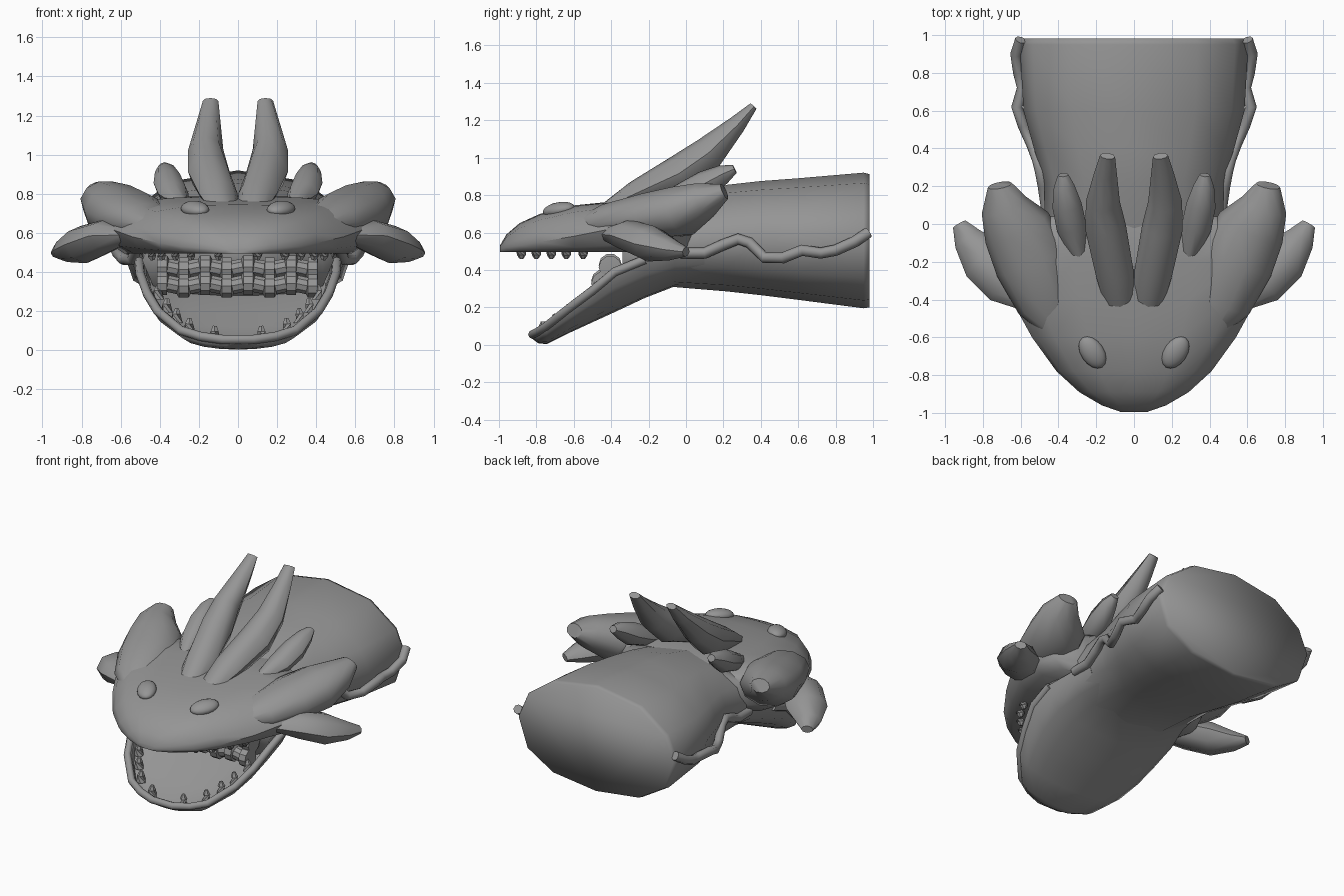
import bpy, bmesh, math
from mathutils import Vector

if "Cube" in bpy.data.objects:
    bpy.data.objects.remove(bpy.data.objects["Cube"])

grey = bpy.data.materials.new("stone grey")
grey.diffuse_color = (0.3, 0.3, 0.3, 1)
grey.use_nodes = True
grey.node_tree.nodes["Principled BSDF"].inputs["Base Color"].default_value = grey.diffuse_color


def finish(name, bm, angle=45):
    bmesh.ops.recalc_face_normals(bm, faces=bm.faces)
    me = bpy.data.meshes.new(name)
    bm.to_mesh(me)
    bm.free()
    me.materials.append(grey)
    ob = bpy.data.objects.new(name, me)
    bpy.context.collection.objects.link(ob)
    bpy.ops.object.select_all(action='DESELECT')
    ob.select_set(True)
    bpy.context.view_layer.objects.active = ob
    bpy.ops.object.shade_smooth_by_angle(angle=math.radians(angle))
    return ob


def add_loft(bm, rings):
    """Skin closed rings of points and cap both ends."""
    vs = [[bm.verts.new(p) for p in r] for r in rings]
    n = len(vs[0])
    for a, b in zip(vs, vs[1:]):
        for i in range(n):
            bm.faces.new((a[i], a[(i + 1) % n], b[(i + 1) % n], b[i]))
    bm.faces.new(vs[0])
    bm.faces.new(vs[-1])


def add_tube(bm, path, sides=8):
    """path: (x, y, z, half width, half thickness)"""
    pts = [Vector(p[:3]) for p in path]
    rings = []
    for i, p in enumerate(path):
        d = (pts[min(i + 1, len(pts) - 1)] - pts[max(i - 1, 0)]).normalized()
        side = d.cross(Vector((0, 0, 1)))
        side = side.normalized() if side.length > 0.01 else Vector((1, 0, 0))
        up = side.cross(d)
        rings.append([pts[i] + side * p[3] * math.cos(t) + up * p[4] * math.sin(t)
                      for t in (2 * math.pi * k / sides for k in range(sides))])
    add_loft(bm, rings)


def pair(name, path, sides=8, angle=45):
    for s, tag in ((1, "right"), (-1, "left")):
        bm = bmesh.new()
        add_tube(bm, [(s * p[0], *p[1:]) for p in path], sides)
        finish(f"{tag}_{name}", bm, angle)


# neck: tapered sleeve, peaked on top, with a softened rear rim
bm = bmesh.new()
rings = []
for y, w, zb, zt in ((-.34, .49, .22, .70), (-.08, .47, .31, .77), (.22, .475, .285, .855),
                     (.4, .53, .265, .875), (.6, .585, .24, .89), (.95, .605, .195, .92),
                     (.982, .59, .20, .912)):
    ring = []
    for k in range(12):
        c, s = math.cos(k * math.pi / 6), math.sin(k * math.pi / 6)
        ring.append((w * math.copysign(abs(c) ** .85, c), y,
                     (zb + zt) / 2 + (zt - zb) / 2 * math.copysign(abs(s) ** (1.15 if s > 0 else .85), s)))
    rings.append(ring)
add_loft(bm, rings)
finish("neck", bm, 120)

# upper head: flat palate, rounded crown
bm = bmesh.new()
rings = []
for y, w, ze, zt in ((-.995, .07, .51, .53), (-.96, .17, .52, .59), (-.89, .29, .53, .65),
                     (-.78, .41, .55, .70), (-.6, .54, .58, .745), (-.4, .65, .62, .765),
                     (-.2, .71, .67, .785), (-.06, .64, .68, .79), (.04, .46, .68, .78)):
    zb = .495
    half = [(0, zt), (.45 * w, zt - .005), (.78 * w, zt - .22 * (zt - ze)),
            (.95 * w, ze + .3 * (zt - ze)), (w, ze), (.93 * w, zb + .3 * (ze - zb)),
            (.82 * w, zb), (0, zb)]
    rings.append([(x, y, z) for x, z in half] + [(-x, y, z) for x, z in half[-2:0:-1]])
add_loft(bm, rings)
finish("upper_head", bm, 50)

# swept lobes growing out of the cheeks
pair("cheek_lobe", [(.38, -.60, .62, .05, .04), (.46, -.42, .655, .16, .10),
                    (.54, -.2, .685, .20, .13), (.62, -.02, .715, .185, .14),
                    (.69, .1, .775, .125, .10), (.71, .205, .82, .065, .045)], 10, 60)

# broad pointed side fins
pair("side_fin", [(.56, -.42, .59, .05, .04), (.67, -.31, .585, .13, .085),
                  (.79, -.19, .54, .13, .098), (.88, -.08, .51, .08, .06),
                  (.925, .0, .497, .038, .026)], 8, 45)

# crown spikes
pair("tall_spike", [(.075, -.43, .73, .075, .03), (.10, -.27, .80, .10, .075),
                    (.15, -.02, .915, .108, .108), (.165, .12, 1.025, .09, .09),
                    (.15, .27, 1.175, .06, .05), (.14, .36, 1.275, .04, .022)])
pair("short_spike", [(.29, -.17, .75, .04, .03), (.33, -.02, .80, .08, .065),
                     (.355, .1, .855, .078, .075), (.37, .2, .912, .055, .052),
                     (.375, .26, .94, .028, .024)])

# wavy cords along the neck
pair("cord", [(x, y, z, .03, .03) for x, y, z in
              ((.46, -.03, .49), (.465, .1, .49), (.48, .2, .535), (.495, .28, .565),
               (.51, .34, .545), (.54, .42, .465), (.585, .52, .465), (.62, .62, .505),
               (.59, .72, .49), (.61, .8, .505), (.625, .9, .55), (.60, .975, .60))], 8, 60)

# lower jaw: curved scoop that runs back into the neck
JAW = ((-.82, .09, .055, .03), (-.79, .20, .07, .008), (-.745, .30, .10, .003),
       (-.62, .42, .20, .065), (-.5, .475, .29, .12), (-.38, .51, .39, .175),
       (-.22, .515, .455, .25), (-.06, .472, .49, .312), (.1, .45, .5, .325))
bm = bmesh.new()
rings = []
for y, w, zr, zb in JAW:
    ring = []
    for k in range(11):
        t = math.pi * k / 10
        ring.append((-w * math.cos(t), y, zr - (zr - zb) * math.sin(t) ** .8))
    depth = max(.008, .6 * (zr - zb))
    for k in range(10, -1, -1):
        t = math.pi * k / 10
        ring.append((-(w - .04) * math.cos(t), y, zr - depth * math.sin(t) ** .5))
    rings.append(ring)
add_loft(bm, rings)
finish("lower_jaw", bm, 50)

# lip around the jaw
bm = bmesh.new()
edge = [(w - .01, y, zr, .024, .024) for y, w, zr, zb in JAW[:7]]
add_tube(bm, edge[::-1] + [(-p[0], *p[1:]) for p in edge], 8)
finish("jaw_lip", bm, 60)


# teeth
def teeth(name, spots, h):
    bm = bmesh.new()
    for x, y, z in spots:
        for s in (1, -1):
            add_tube(bm, [(s * x, y, z, .032, .032), (s * x, y, z + h * .6, .024, .024),
                          (s * x * .99, y, z + h, .011, .011)], 6)
    finish(name, bm, 35)


teeth("upper_teeth", [(.10, -.88, .51), (.24, -.80, .51), (.32, -.72, .51),
                      (.39, -.64, .51), (.44, -.55, .51)], -.05)
teeth("lower_teeth", [(.12, -.765, .05), (.25, -.70, .09), (.315, -.63, .14),
                      (.365, -.56, .19), (.41, -.48, .26)], .075)

# ribbed bars across the throat
for name, y, z in (("upper_throat_bar", -.405, .42), ("lower_throat_bar", -.445, .335)):
    bm = bmesh.new()
    path = []
    for i in range(8):
        x = -.385 + i * .11
        for dx, r in ((-.03, .045), (-.028, .062), (.022, .062), (.024, .045)):
            path.append((x + dx, y, z + .006 * (-1) ** i, r, r))
    add_tube(bm, path, 10)
    finish(name, bm, 35)

# eyes: tilted ovals on the snout
for s, tag in ((1, "right"), (-1, "left")):
    bm = bmesh.new()
    bmesh.ops.create_uvsphere(bm, u_segments=16, v_segments=10, radius=1)
    ob = finish(f"{tag}_eye", bm, 60)
    ob.scale = (.062, .095, .04)
    ob.rotation_euler = (math.radians(8), math.radians(10 * s), math.radians(-32 * s))
    ob.location = (.22 * s, -.68, .722)
